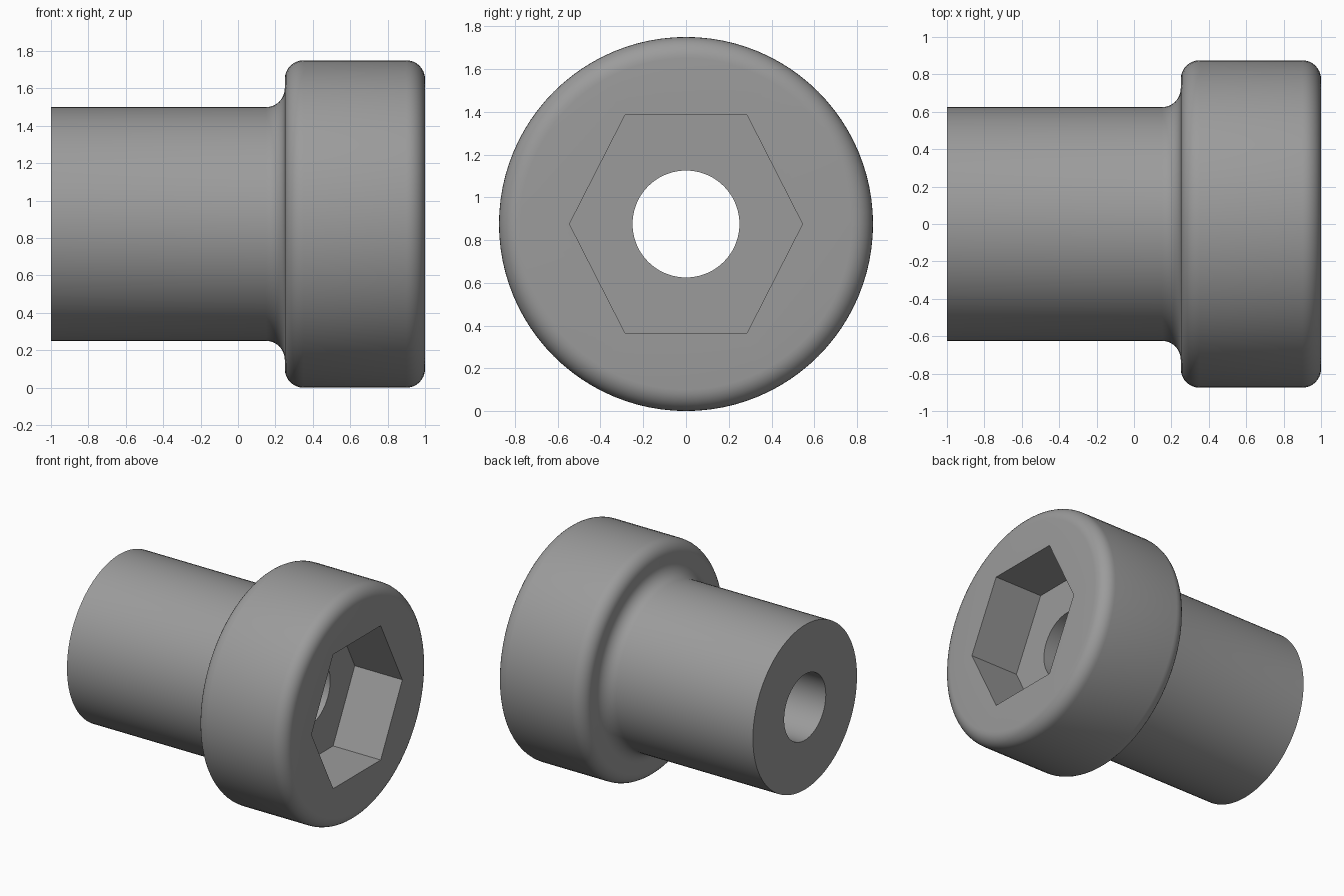
import bpy, bmesh, math
from mathutils import Matrix

if "Cube" in bpy.data.objects:
    bpy.data.objects.remove(bpy.data.objects["Cube"])

AXIS_Z = 0.875      # height of the turning axis
HEAD_R, SHAFT_R, BORE_R = 0.875, 0.625, 0.25
SHOULDER_X, SOCKET_X = 0.25, 0.60
ROUND = 0.10
SEGMENTS = 96

grey = bpy.data.materials.new("steel grey")
grey.diffuse_color = (0.33, 0.33, 0.33, 1)
grey.use_nodes = True
grey.node_tree.nodes["Principled BSDF"].inputs["Base Color"].default_value = grey.diffuse_color


def arc(cx, cr, start, end, steps=8):
    """Quarter-round points (x, radius) around a centre, angles in degrees."""
    angles = [math.radians(start + (end - start) * i / steps) for i in range(steps + 1)]
    return [(cx + ROUND * math.cos(a), cr + ROUND * math.sin(a)) for a in angles]


def make_object(name, bm):
    bmesh.ops.recalc_face_normals(bm, faces=bm.faces)
    mesh = bpy.data.meshes.new(name)
    bm.to_mesh(mesh)
    bm.free()
    mesh.materials.append(grey)
    obj = bpy.data.objects.new(name, mesh)
    obj.location.z = AXIS_Z
    bpy.context.collection.objects.link(obj)
    return obj


# Turned body: shaft, shoulder fillet, rounded head and through bore
profile = [(-1, BORE_R), (-1, SHAFT_R)]
profile += arc(SHOULDER_X - ROUND, SHAFT_R + ROUND, -90, 0)
profile += arc(SHOULDER_X + ROUND, HEAD_R - ROUND, 180, 90)
profile += arc(1 - ROUND, HEAD_R - ROUND, 90, 0)
profile += [(1, BORE_R)]

bm = bmesh.new()
rings = []
for i in range(SEGMENTS):
    turn = Matrix.Rotation(2 * math.pi * i / SEGMENTS, 3, 'X')
    rings.append([bm.verts.new(turn @ Matrix.Identity(3).col[2] * r + Matrix.Identity(3).col[0] * x)
                  for x, r in profile])
for i in range(SEGMENTS):
    a, b = rings[i], rings[(i + 1) % SEGMENTS]
    for j in range(len(profile)):
        k = (j + 1) % len(profile)
        bm.faces.new((a[j], a[k], b[k], b[j]))
body = make_object("bolt_body", bm)

# Six-sided socket cutter
hexagon = [(0.545, 0), (0.285, 0.51), (-0.285, 0.51),
           (-0.545, 0), (-0.285, -0.51), (0.285, -0.51)]
bm = bmesh.new()
floor = bm.faces.new([bm.verts.new((SOCKET_X, y, z)) for y, z in hexagon])
extruded = bmesh.ops.extrude_face_region(bm, geom=[floor], use_keep_orig=True)
moved = [g for g in extruded["geom"] if isinstance(g, bmesh.types.BMVert)]
bmesh.ops.translate(bm, verts=moved, vec=(0.6, 0, 0))
cutter = make_object("socket_cutter", bm)

# Cut the socket, then smooth the round surfaces
bpy.context.view_layer.update()
cut = body.modifiers.new("socket", 'BOOLEAN')
cut.operation = 'DIFFERENCE'
cut.solver = 'EXACT'
cut.object = cutter
bpy.context.view_layer.objects.active = body
body.select_set(True)
bpy.ops.object.modifier_apply(modifier=cut.name)
bpy.data.objects.remove(cutter)
bpy.ops.object.shade_smooth_by_angle(angle=math.radians(30))
